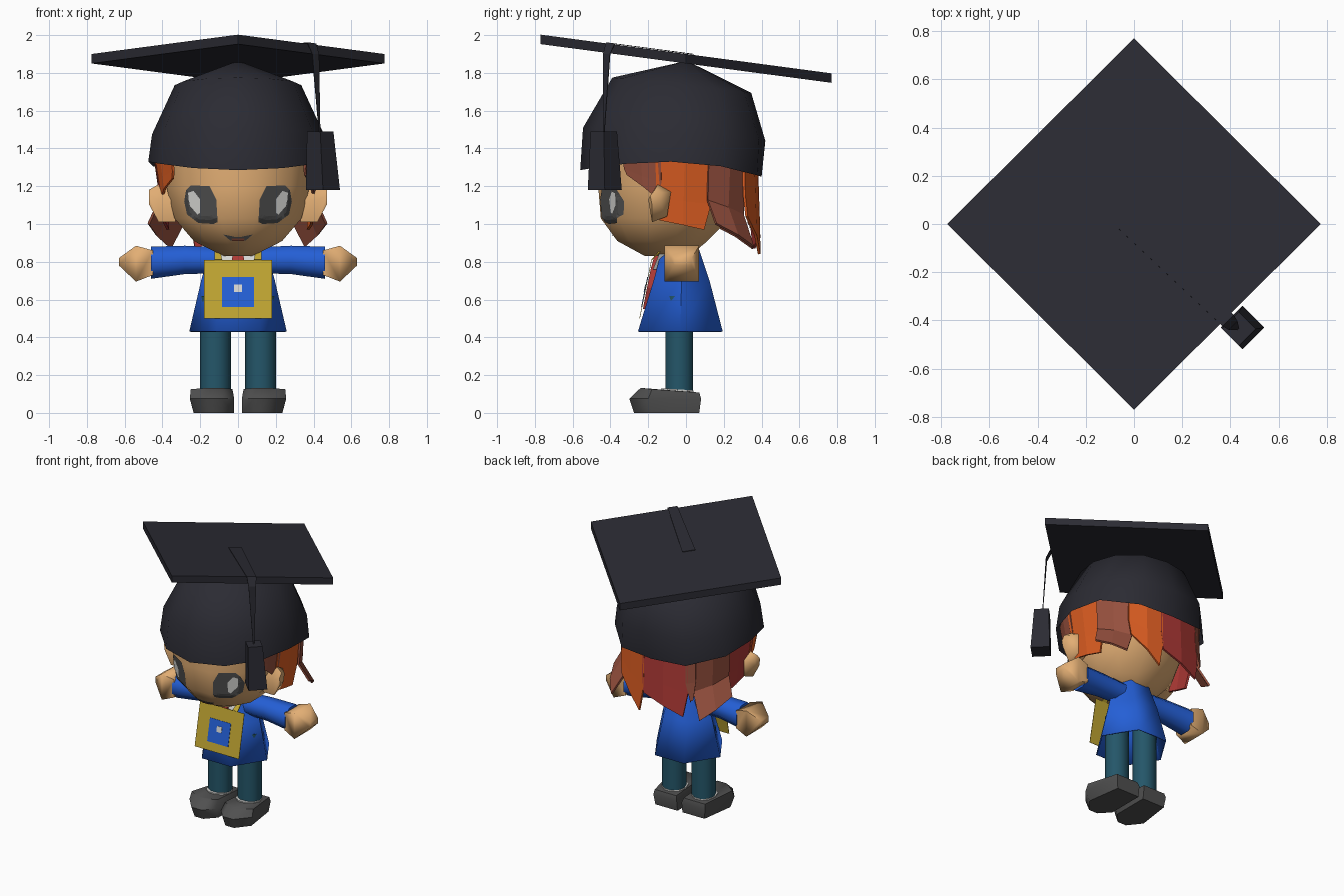
import bpy, bmesh, math
from mathutils import Vector
from mathutils.bvhtree import BVHTree

if "Cube" in bpy.data.objects:
    bpy.data.objects.remove(bpy.data.objects["Cube"])


def material(name, r, g, b):
    m = bpy.data.materials.new(name)
    lin = [((c / 255 + 0.055) / 1.055) ** 2.4 for c in (r, g, b)]
    m.diffuse_color = (*lin, 1)
    m.use_nodes = True
    m.node_tree.nodes["Principled BSDF"].inputs["Base Color"].default_value = m.diffuse_color
    return m


CAP = material("charcoal", 43, 43, 51)
SKIN = material("skin", 226, 174, 116)
BLUE = material("robe_blue", 36, 95, 214)
TEAL = material("teal", 36, 86, 105)
YELLOW = material("yellow", 192, 165, 50)
GREY = material("dark_grey", 80, 80, 80)
WHITE = material("off_white", 215, 215, 212)
ORANGE = material("orange_hair", 222, 94, 34)
BROWN = material("brown_hair", 150, 80, 62)
RED = material("red_hair", 176, 58, 54)


def build(name, verts, faces, mat, smooth=None, thick=0):
    bm = bmesh.new()
    vs = [bm.verts.new(v) for v in verts]
    for f in faces:
        bm.faces.new([vs[i] for i in f])
    bmesh.ops.recalc_face_normals(bm, faces=bm.faces)
    me = bpy.data.meshes.new(name)
    bm.to_mesh(me)
    bm.free()
    me.materials.append(mat)
    ob = bpy.data.objects.new(name, me)
    bpy.context.collection.objects.link(ob)
    if thick:
        mod = ob.modifiers.new("thickness", 'SOLIDIFY')
        mod.thickness, mod.offset = thick, 0
    if smooth:
        bpy.ops.object.select_all(action='DESELECT')
        ob.select_set(True)
        bpy.context.view_layer.objects.active = ob
        bpy.ops.object.shade_smooth_by_angle(angle=math.radians(smooth))
    return ob


def loft(name, rings, mat, smooth=None, start=True, end=True, thick=0):
    """Skin a list of rings that share one point count."""
    n = len(rings[0])
    verts = [p for r in rings for p in r]
    faces = [(k * n + i, k * n + (i + 1) % n, (k + 1) * n + (i + 1) % n, (k + 1) * n + i)
             for k in range(len(rings) - 1) for i in range(n)]
    if start:
        faces.append(list(range(n))[::-1])
    if end:
        faces.append([len(verts) - n + i for i in range(n)])
    return build(name, verts, faces, mat, smooth, thick)


def oval(z, rx, y0, y1, n=12, tilt=0, x=0, turn=0, back=0):
    """Oval from y0 (front) to y1 (back); tilt lowers the back, back squares its rear corners."""
    cy, ry = (y0 + y1) / 2, (y1 - y0) / 2
    pts = []
    for i in range(n):
        t = 2 * math.pi * (i + turn) / n
        k = 1 / math.cos(math.pi * turn / n) ** (2 * turn)
        k *= 1 + (back * math.sin(2 * t) ** 2 if math.sin(t) > 0 else 0)
        pts.append((x + k * rx * math.cos(t), cy + k * ry * math.sin(t), z - tilt * math.sin(t)))
    return pts


def xring(x, y0, y1, z0, z1, n=8):
    """Ring facing along x that fills a y/z box."""
    k = 1 / math.cos(math.pi / n)
    a = [2 * math.pi * (i + 0.5) / n for i in range(n)]
    return [(x, (y0 + y1) / 2 + (y1 - y0) / 2 * k * math.cos(t),
             (z0 + z1) / 2 + (z1 - z0) / 2 * k * math.sin(t)) for t in a]


# head with a flat front face
HEAD = [(0.83, 0.08, -0.22, 0.02), (0.91, 0.24, -0.37, 0.12), (1.03, 0.345, -0.46, 0.24),
        (1.2, 0.39, -0.475, 0.32), (1.38, 0.41, -0.465, 0.34)]
head = loft("head", [oval(*h, turn=0.5) for h in HEAD], SKIN, 50)
head_tree = BVHTree.FromPolygons([v.co for v in head.data.vertices],
                                 [p.vertices for p in head.data.polygons])


def face_plate(name, outline, mat, lift):
    """Lay a flat x/z outline on the front of the head."""
    bm = bmesh.new()
    bm.faces.new([bm.verts.new((x, -1, z)) for x, z in outline])
    bmesh.ops.poke(bm, faces=bm.faces)
    bmesh.ops.subdivide_edges(bm, edges=bm.edges, cuts=4, use_grid_fill=True)
    for v in bm.verts:
        hit = head_tree.ray_cast(v.co, Vector((0, 1, 0)))[0]
        if hit:
            v.co.y = hit.y - lift
    bm.verts.index_update()
    faces = [[v.index for v in f.verts] for f in bm.faces]
    ob = build(name, [v.co.copy() for v in bm.verts], faces, mat)
    bm.free()
    if ob.data.polygons[0].normal.y > 0:
        ob.data.flip_normals()


EYE = [(0.25, 1.205), (0.15, 1.2), (0.115, 1.13), (0.108, 1.01), (0.13, 1.0),
       (0.21, 1.005), (0.27, 1.05), (0.285, 1.12), (0.275, 1.18)]
PUPIL = [(0.265, 1.165), (0.235, 1.175), (0.2, 1.13), (0.2, 1.06), (0.215, 1.05), (0.258, 1.1)]
for s, side in ((1, "left"), (-1, "right")):
    face_plate(side + "_eye", [(s * x, z) for x, z in EYE], GREY, 0.006)
    face_plate(side + "_eye_shine", [(s * x, z) for x, z in PUPIL], WHITE, 0.011)
    # ears
    ear = [(-0.2, 1.13), (-0.15, 1.21), (-0.08, 1.17), (-0.1, 1.04), (-0.18, 1.01)]
    loft(side + "_ear", [[(s * 0.33, y, z) for y, z in ear],
                         [(s * 0.42, y, z) for y, z in ear],
                         [(s * 0.47, -0.16 + (y + 0.14) * 0.5, 1.15 + (z - 1.13) * 0.4)
                          for y, z in ear]], SKIN, 60)
face_plate("mouth", [(-0.08, 0.945), (-0.03, 0.932), (0.03, 0.932), (0.08, 0.945),
                     (0.04, 0.912), (-0.04, 0.912)], GREY, 0.005)
face_plate("lower_lip", [(-0.035, 0.922), (0.035, 0.922), (0.03, 0.91), (-0.03, 0.91)], BROWN, 0.009)


# hair locks hanging from the cap, angles measured from the back
def hair_point(deg, z, flare):
    t = math.radians(deg)
    r = 0.445 * (1 + flare * (1.36 - z) / 0.4)
    if abs(deg) < 70:
        r *= 1 + 0.08 * math.sin(2 * t) ** 2
    return (r * math.sin(t), -0.07 + r * math.cos(t), z)


# start angle, end angle, height at start, at end, shoulder flare, tip flare, colour
LOCKS = [(98, 126, 1.14, 1.26, -0.14, -0.14, BROWN), (62, 102, 0.97, 1.02, -0.13, -0.13, ORANGE),
         (36, 66, 0.88, 1.0, -0.05, 0.13, BROWN), (9, 39, 0.84, 1.04, 0.03, 0.03, ORANGE),
         (-32, 11, 0.87, 0.98, 0.03, 0.03, RED), (-36, -68, 0.87, 1.0, -0.05, 0.13, BROWN),
         (-30, -38, 0.98, 1.0, 0.03, 0.05, BROWN), (-62, -102, 0.97, 1.05, -0.13, -0.13, RED),
         (-98, -128, 1.14, 1.24, -0.14, -0.14, ORANGE)]
for a0, a1, z0, z1, f0, f1, mat in LOCKS:
    d = 1 if a1 > a0 else -1
    mid = (a0 + a1) / 2
    low = [(a0 + 4 * d, z0), (mid, (z0 + z1) / 2), (a1 - 2 * d, z1)]
    pts = [hair_point(a, 1.36, 0) for a in (a0, mid, a1)]
    pts += [hair_point(a, 1.36 - (1.36 - z) * 0.65, f0) for a, (_, z) in zip((a0, mid, a1), low)]
    pts += [hair_point(a, z, f1) for a, z in low]
    build("hair_lock", pts, [(i, i + 1, i + 4, i + 3) for i in (0, 1, 3, 4)], mat, None, 0.014)

# cap dome with a dipping rim
rim = []
for x, y, z in oval(1.33, 0.475, -0.56, 0.40, back=0.13):
    e = y + 0.08
    rim.append((x, y, 1.33 - (0.045 if e < 0 else 0.08) * (e / 0.48) ** 2))
loft("cap_dome", [rim, oval(1.475, 0.455, -0.545, 0.42, tilt=0.035, back=0.1),
                  oval(1.735, 0.335, -0.39, 0.345, tilt=0.04, back=0.05),
                  oval(1.86, 0.012, -0.012, 0.012)], CAP, 50, start=False)


# tilted square board
def board_z(y):
    return 1.9 - 0.133 * y


corners = [(0, -0.77), (0.775, 0), (0, 0.77), (-0.775, 0)]
loft("cap_board", [[(x, y, board_z(y) - d) for x, y in corners] for d in (0.05, 0)], CAP)

# tassel cord: flat strip over the board, then hanging
cord = [(-0.03, 0.01, None, 0.045), (0.39, -0.4, None, 0.033),
        (0.41, -0.42, 1.9, 0.026), (0.432, -0.435, 1.48, 0.004)]
pts = [(x + s * w * 0.7, y + s * w * 0.7, z or board_z(y + s * w * 0.7) + 0.004)
       for x, y, z, w in cord for s in (-1, 1)]
build("tassel_cord", pts, [(0, 1, 3, 2), (2, 3, 5, 4), (4, 5, 7, 6)], CAP, None, 0.004)
loft("tassel", [oval(1.18, 0.09, -0.52, -0.34, 4, x=0.45),
                oval(1.49, 0.07, -0.505, -0.365, 4, x=0.435)], CAP)


# six-sided robe with flat front and back
def hexagon(z, rx, y0, y1, w):
    cy = (y0 + y1) / 2
    return [(rx, cy, z), (w, y1, z), (-w, y1, z), (-rx, cy, z), (-w, y0, z), (w, y0, z)]


loft("robe", [hexagon(0.43, 0.253, -0.25, 0.19, 0.115), hexagon(0.7, 0.19, -0.167, 0.12, 0.095),
              hexagon(0.88, 0.14, -0.12, 0.06, 0.075)], BLUE, 62, start=False, thick=0.01)

# neck, collar and tie
loft("neck", [oval(0.75, 0.07, -0.1, 0.04, 8), oval(0.92, 0.07, -0.1, 0.04, 8)], SKIN, 50)
loft("shirt_collar", [[(-0.06, y, 0.76), (0.06, y, 0.76), (0.12, y + 0.05, 0.885),
                       (-0.12, y + 0.05, 0.885)] for y in (-0.175, -0.13)], WHITE)
loft("necktie", [[(-w, y0, z), (w, y0, z), (w, y1, z), (-w, y1, z)] for z, w, y0, y1 in
                 ((0.55, 0.03, -0.228, -0.2), (0.66, 0.06, -0.207, -0.15), (0.76, 0.04, -0.187, -0.13),
                  (0.86, 0.025, -0.16, -0.11))], RED)


# chest bag: leaning panel with square badge
def panel(name, x0, x1, z0, z1, mat, lift):
    pts = [(x, -0.182 - (0.81 - z) * 0.205 - lift, z)
           for x, z in ((x0, z0), (x1, z0), (x1, z1), (x0, z1))]
    build(name, pts, [(0, 1, 2, 3)], mat, None, 0.003)


panel("bag_panel", -0.18, 0.18, 0.5, 0.81, YELLOW, 0)
panel("bag_badge", -0.085, 0.085, 0.56, 0.72, BLUE, 0.003)
panel("badge_dot", -0.02, 0.02, 0.64, 0.68, WHITE, 0.006)

for s, side in ((1, "left"), (-1, "right")):
    build(side + "_bag_strap", [(s * 0.085, -0.182, 0.81), (s * 0.125, -0.182, 0.81),
                                (s * 0.125, -0.1, 0.895), (s * 0.1, -0.1, 0.895)],
          [(0, 1, 2, 3)], YELLOW, None, 0.006)
    # sleeves and hands
    loft(side + "_sleeve", [xring(s * 0.08, -0.1, 0.05, 0.74, 0.875),
                            xring(s * 0.28, -0.1, 0.05, 0.735, 0.885),
                            xring(s * 0.46, -0.11, 0.07, 0.71, 0.88)], BLUE, 50)
    loft(side + "_hand", [xring(s * 0.45, -0.1, 0.06, 0.73, 0.86, 4),
                          xring(s * 0.54, -0.115, 0.07, 0.695, 0.885, 4),
                          xring(s * 0.63, -0.06, 0.03, 0.78, 0.82, 4)], SKIN, 75)
    # legs, socks and shoes
    loft(side + "_leg", [oval(z, 0.082, -0.112, 0.042, 10, x=s * 0.12) for z in (0.1, 0.62)], TEAL, 50)
    sole = [(0.02, 0.07), (0.02, -0.2), (0.09, -0.275), (0.16, -0.275), (0.235, -0.18), (0.2, 0.07)]
    wide = [(0.02, 0.08), (0.02, -0.23), (0.085, -0.3), (0.17, -0.3), (0.255, -0.2), (0.21, 0.08)]
    top = [(0.03, 0.07), (0.03, -0.19), (0.09, -0.24), (0.16, -0.24), (0.25, -0.18), (0.205, 0.07)]
    loft(side + "_shoe", [[(s * x, y, 0) for x, y in sole],
                          [(s * x, y, 0.075) for x, y in wide],
                          [(s * x, y, 0.108 - 0.11 * min(y + 0.02, 0)) for x, y in top]], GREY, 50)
    loft(side + "_sock", [oval(z, 0.088, -0.135, 0.045, 10, tilt=0.006, x=s * 0.12)
                          for z in (0.1, 0.125)], WHITE)
